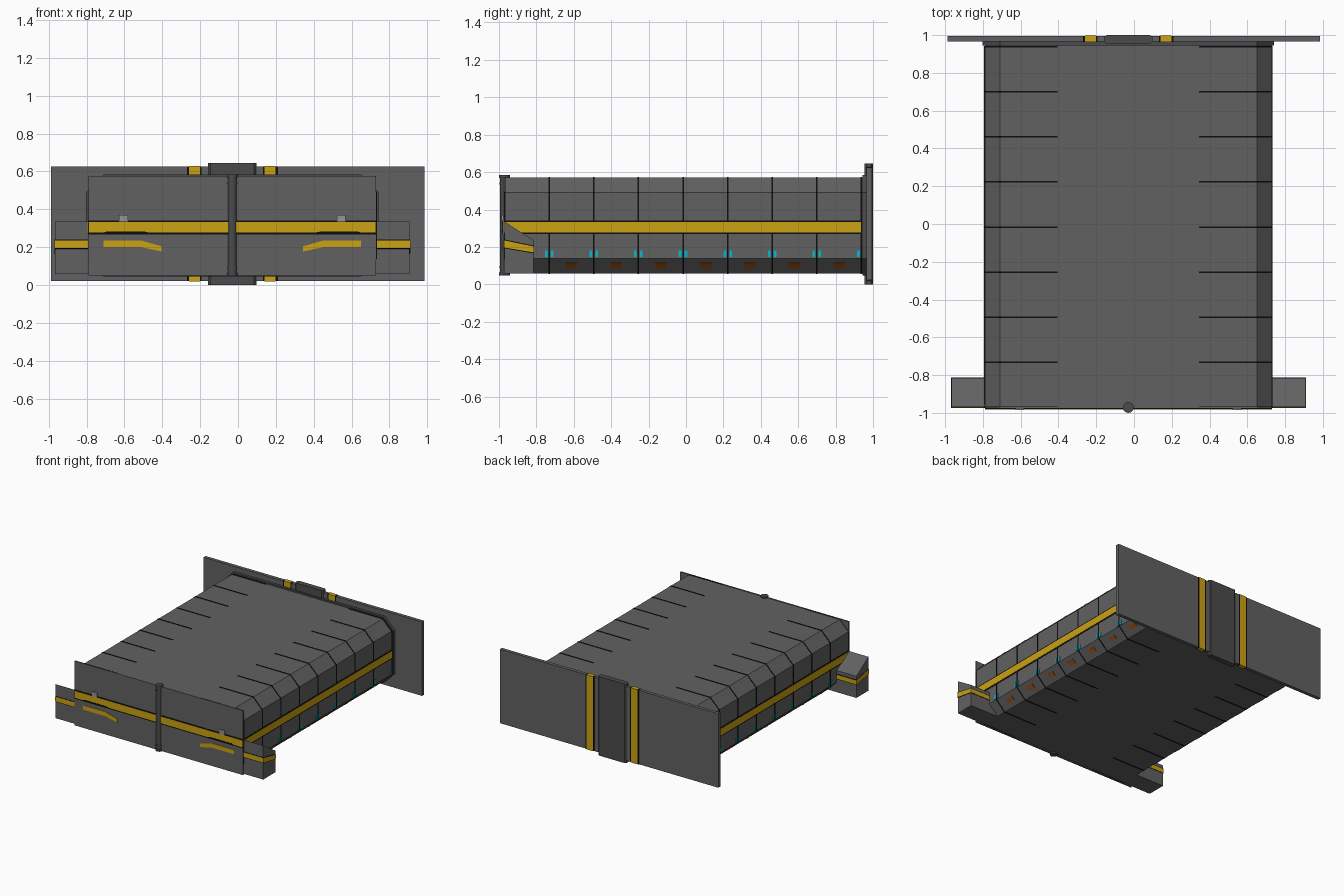
import bpy, bmesh
from mathutils import Vector

if "Cube" in bpy.data.objects:
    bpy.data.objects.remove(bpy.data.objects["Cube"])

CX = -0.03          # centre line of the body
HW = 0.76           # half width of the body
Z0, Z1, CH = 0.058, 0.572, 0.08
RIBS = [-0.97 + 0.2385 * i for i in range(9)]


def mat(name, rgb):
    m = bpy.data.materials.new(name)
    m.diffuse_color = (*rgb, 1)
    m.use_nodes = True
    m.node_tree.nodes["Principled BSDF"].inputs["Base Color"].default_value = m.diffuse_color
    return m


GREY = mat("dark_grey", (0.12, 0.12, 0.12))
DARK = mat("darker_grey", (0.07, 0.07, 0.07))
BLACK = mat("black", (0.004, 0.004, 0.004))
YELLOW = mat("yellow", (0.6, 0.36, 0.006))
CYAN = mat("cyan", (0.0, 0.5, 0.65))
ORANGE = mat("orange", (0.27, 0.07, 0.005))
PALE = mat("pale_grey", (0.3, 0.3, 0.3))


def part(name, material, solids):
    """Make one object from a list of (base loop, extrusion vector)."""
    bm = bmesh.new()
    for loop, vec in solids:
        v = Vector(vec)
        a = [bm.verts.new(p) for p in loop]
        b = [bm.verts.new(Vector(p) + v) for p in loop]
        bm.faces.new(a)
        bm.faces.new(b[::-1])
        for i in range(len(a)):
            j = (i + 1) % len(a)
            bm.faces.new((a[i], b[i], b[j], a[j]))
    bmesh.ops.recalc_face_normals(bm, faces=bm.faces)
    me = bpy.data.meshes.new(name)
    bm.to_mesh(me)
    bm.free()
    me.materials.append(material)
    ob = bpy.data.objects.new(name, me)
    bpy.context.collection.objects.link(ob)
    return ob


def along_y(pts, y0, y1, s=1):
    """x-z profile, x measured from the centre line."""
    return [(CX + s * x, y0, z) for x, z in pts], (0, y1 - y0, 0)


def along_x(pts, x0, x1, s=1):
    """y-z profile, x measured from the centre line."""
    return [(CX + s * x0, y, z) for y, z in pts], (s * (x1 - x0), 0, 0)


def box(x0, x1, y0, y1, z0, z1, s=1):
    return along_y([(x0, z0), (x1, z0), (x1, z1), (x0, z1)], y0, y1, s)


def half(g, inner):
    """Right half outline of the chamfered section, grown by g."""
    w = HW + g
    return [(inner, Z1 + g), (HW - CH, Z1 + g), (w, Z1 - CH), (w, Z0 + CH),
            (HW - CH, Z0 - g), (inner, Z0 - g)]


def section(g):
    r = half(g, 0.3)
    return r + [(-x, z) for x, z in r[::-1]]


SIDES = (-1, 1)

# Hull with chamfered long edges, front wall and rear flange
part("container_body", GREY, [along_y(section(0), -0.972, 0.965)])
part("front_wall", GREY, [box(-HW, HW, -0.978, -0.968, 0.05, 0.575)])
part("rear_flange", DARK, [along_y(section(0.012), 0.945, 0.968)])

# Black seams wrapping each side
part("rib_seams", BLACK, [
    along_y(half(0.003, 0.375) + half(-0.004, 0.375)[::-1], y - 0.004, y + 0.004, s)
    for y in RIBS for s in SIDES])

# Stripe bands on the sides and front, yellow over a wider black one
for name, m, e, z0, z1 in (("stripe_edges", BLACK, 0.002, 0.268, 0.342),
                           ("yellow_stripe", YELLOW, 0.004, 0.277, 0.333)):
    part(name, m,
         [box(HW - 0.01, HW + e, -0.972, 0.935, z0, z1, s) for s in SIDES]
         + [box(-HW, HW, -0.978 - e, -0.975, z0, z1)])

# Small side lights flanking the seams
part("side_lights", CYAN, [
    box(HW - 0.01, HW + 0.004, y + o - 0.007, y + o + 0.007, 0.145, 0.18, s)
    for y in RIBS[1:] for o in (-0.016, 0.016) if y + o < 0.94 for s in SIDES])


# Panels lying on the lower chamfer, one per bay
def chamfer_panel(za, zb, g=0.003):
    k = HW - CH - Z0
    return [(k + za + g, za - g), (k + zb + g, zb - g), (k + zb - g, zb + g), (k + za - g, za + g)]


part("marker_panels", ORANGE, [
    along_y(chamfer_panel(0.088, 0.114), y + 0.089, y + 0.15, s)
    for y in RIBS[1:-1] for s in SIDES])

# Front wings, tall at the front and sloping down behind
YF, YB, WO = -0.97, -0.815, 0.937
part("front_wings", GREY, [
    along_x([(YF, Z0), (YB, Z0), (YB, 0.235), (YF, 0.335)], 0.66, WO, s) for s in SIDES])
for name, m, e, t in (("wing_stripe_edges", BLACK, 0.0015, 0.005), ("wing_stripes", YELLOW, 0.003, 0)):
    part(name, m, [along_x([(YF - e, 0.197 - t), (YB + e, 0.17 - t),
                            (YB + e, 0.202 + t), (YF - e, 0.235 + t)], HW, WO + e, s)
                   for s in SIDES])

# Front wall details
part("bent_markings", YELLOW, [
    along_y([(0.68, 0.235), (0.48, 0.235), (0.373, 0.205), (0.373, 0.177),
             (0.48, 0.2), (0.68, 0.2)], -0.981, -0.975, s) for s in SIDES])
part("front_ledges", BLACK, [
    along_y([(0.68, 0.277), (0.66, 0.284), (0.47, 0.284), (0.44, 0.277)], -0.983, -0.975, s)
    for s in SIDES])
part("front_lamps", PALE, [
    box(0.552, 0.598, -0.986, -0.975, 0.335, 0.37, s) for s in SIDES])

# Rear plate, wrapping yellow bands and thick centre slab
part("rear_plate", GREY, [box(-0.958, 1.015, 0.966, 0.994, 0.022, 0.625)])
for name, m, e, a, b in (("rear_band_edges", BLACK, 0.0015, 0.162, 0.24),
                         ("rear_bands", YELLOW, 0.003, 0.171, 0.229)):
    part(name, m, [box(a, b, 0.966 - e, 0.994 + e, 0.022 - e, 0.625 + e, s) for s in SIDES])
slab = [(-0.128, 0.968), (-0.115, 0.955), (0.115, 0.955), (0.128, 0.968),
        (0.128, 0.99), (0.115, 1.0), (-0.115, 1.0), (-0.128, 0.99)]
part("rear_centre_slab", DARK, [([(CX + x, y, 0) for x, y in slab], (0, 0, 0.645))])

# Upright pole on the front wall with end collars
for name, r, z0, z1 in (("front_pole", 0.023, 0.05, 0.58), ("pole_foot", 0.029, 0.048, 0.064),
                        ("pole_cap", 0.029, 0.568, 0.584), ("pole_collar", 0.027, 0.535, 0.545),
                        ("pole_lower_collar", 0.027, 0.088, 0.098)):
    bpy.ops.mesh.primitive_cylinder_add(vertices=20, radius=r, depth=z1 - z0,
                                        location=(CX, -0.971, (z0 + z1) / 2))
    ob = bpy.context.object
    ob.name = name
    ob.data.materials.append(DARK)
    bpy.ops.object.shade_smooth_by_angle()
